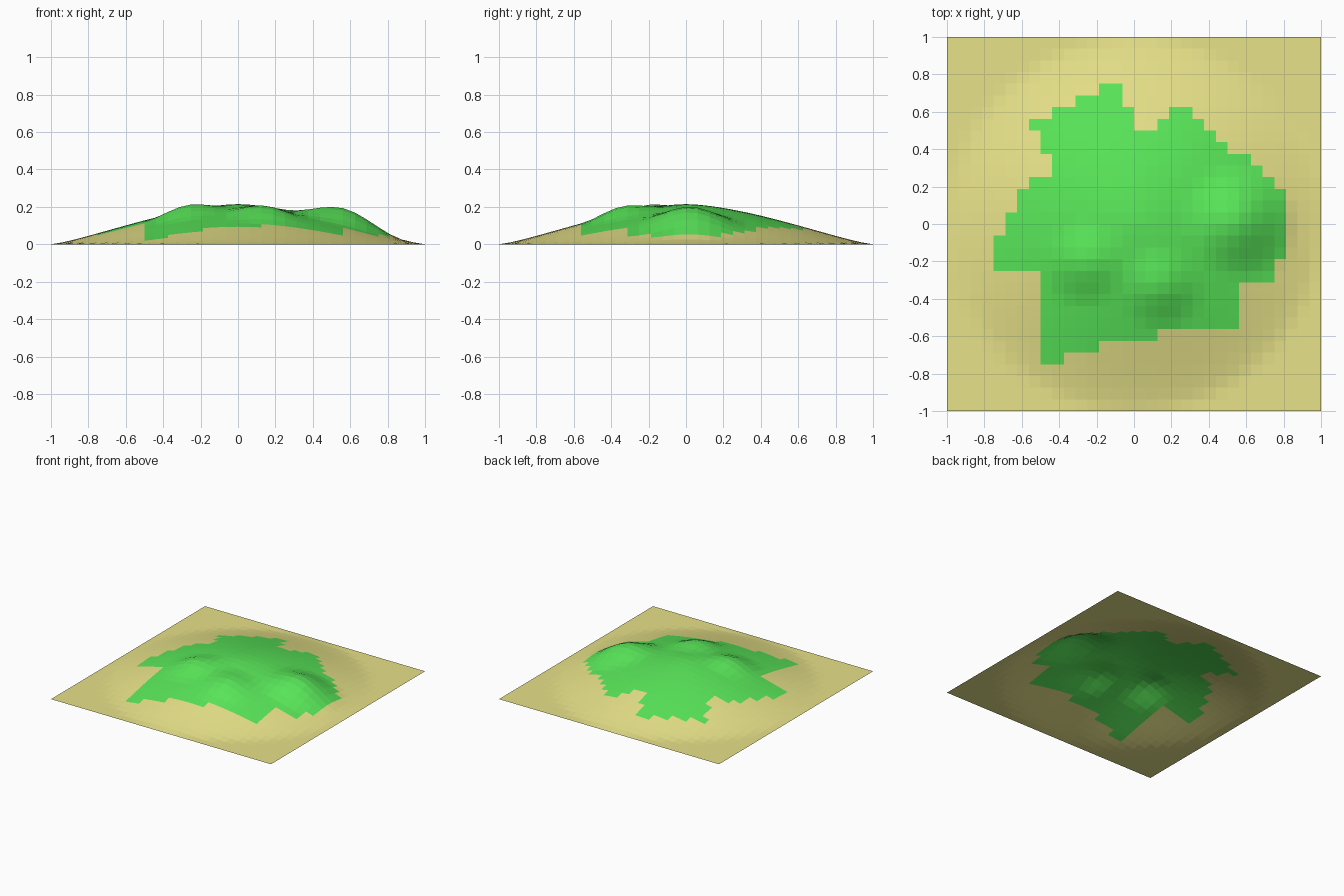
import bpy, bmesh, math

if "Cube" in bpy.data.objects:
    bpy.data.objects.remove(bpy.data.objects["Cube"])

N = 32  # cells per side


def smooth(d, r):
    t = max(0.0, 1 - d / r)
    return t * t * (3 - 2 * t)


# Knolls on the hill: x, y, height, radius
KNOLLS = [(0.57, 0.02, 0.083, 0.32), (-0.27, -0.21, 0.042, 0.24), (0.14, -0.34, 0.042, 0.24)]


def height(x, y):
    r = min(1.0, math.hypot(x, y))
    z = 0.215 * (1 - r ** 1.6) ** 1.3
    return z + sum(h * smooth(math.hypot(x - a, y - b), s) for a, b, h, s in KNOLLS)


# Grass patch: (first row, last row, first column, end column)
GRASS = [(4, 4, 8, 10), (5, 5, 8, 13), (6, 6, 8, 18), (7, 10, 8, 25), (11, 11, 8, 28),
         (12, 12, 4, 28), (13, 14, 4, 29), (15, 16, 5, 29), (17, 18, 6, 29),
         (19, 19, 7, 28), (20, 20, 9, 27), (21, 21, 9, 26), (22, 22, 8, 24),
         (23, 23, 8, 23), (24, 24, 7, 16), (24, 24, 18, 22), (25, 25, 9, 16),
         (25, 25, 19, 21), (26, 26, 11, 15), (27, 27, 13, 15)]


def material(name, color):
    m = bpy.data.materials.new(name)
    m.diffuse_color = (*color, 1)
    m.use_nodes = True
    m.node_tree.nodes["Principled BSDF"].inputs["Base Color"].default_value = m.diffuse_color
    return m


# Ground sheet
bm = bmesh.new()
bmesh.ops.create_grid(bm, x_segments=N, y_segments=N, size=1)
for v in bm.verts:
    v.co.z = height(v.co.x, v.co.y)

# Paint the grass cells
for f in bm.faces:
    c = f.calc_center_median()
    col, row = int((c.x + 1) * N / 2), int((c.y + 1) * N / 2)
    f.material_index = int(any(r0 <= row <= r1 and c0 <= col < c1 for r0, r1, c0, c1 in GRASS))

mesh = bpy.data.meshes.new("island_ground")
bm.to_mesh(mesh)
bm.free()
mesh.materials.append(material("sand", (0.8, 0.76, 0.25)))
mesh.materials.append(material("grass", (0.1, 0.8, 0.1)))
bpy.context.collection.objects.link(bpy.data.objects.new("island_ground", mesh))
